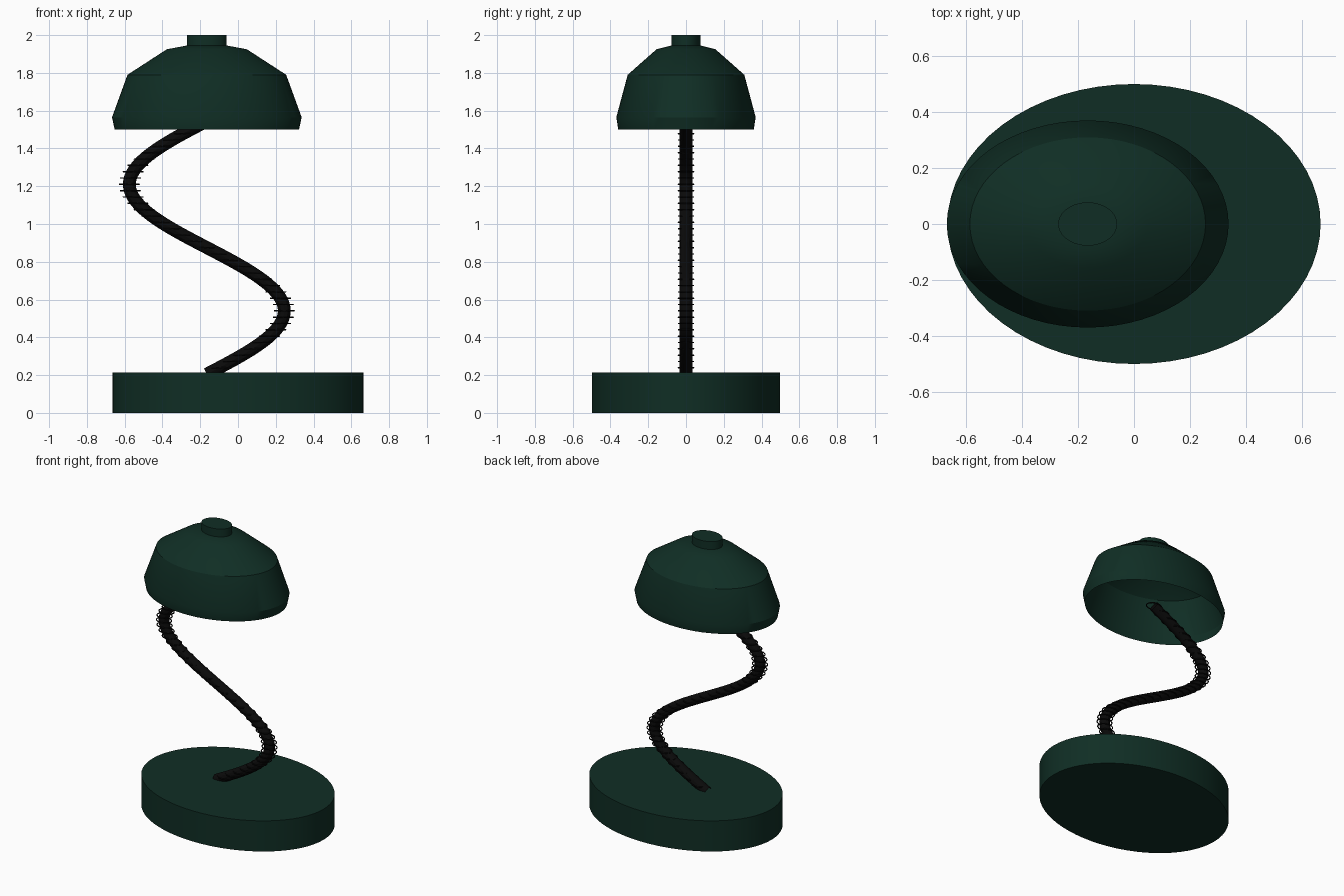
import bpy, bmesh
from math import sin, cos, pi

cube = bpy.data.objects.get("Cube")
if cube:
    bpy.data.objects.remove(cube, do_unlink=True)


def material(name, rgb):
    m = bpy.data.materials.new(name)
    m.use_nodes = True
    m.diffuse_color = (*rgb, 1)
    bsdf = m.node_tree.nodes["Principled BSDF"]
    bsdf.inputs["Base Color"].default_value = (*rgb, 1)
    bsdf.inputs["Roughness"].default_value = 0.6
    return m


green = material("dark green", (0.005, 0.027, 0.018))
black = material("black", (0.003, 0.003, 0.003))


def smooth(obj):
    bpy.ops.object.select_all(action="DESELECT")
    obj.select_set(True)
    bpy.context.view_layer.objects.active = obj
    bpy.ops.object.shade_smooth_by_angle(angle=pi / 6)


def oval_lathe(name, profile, centre_x, ratio, cap_bottom, sides=64):
    """Stack oval rings (x radius, z) from bottom to top, closed at the top."""
    bm = bmesh.new()
    rings = [[bm.verts.new((centre_x + r * cos(2 * pi * i / sides),
                            ratio * r * sin(2 * pi * i / sides), z))
              for i in range(sides)] for r, z in profile]
    for low, high in zip(rings, rings[1:]):
        for i in range(sides):
            j = (i + 1) % sides
            bm.faces.new((low[i], low[j], high[j], high[i]))
    bm.faces.new(rings[-1])
    if cap_bottom:
        bm.faces.new(rings[0][::-1])
    mesh = bpy.data.meshes.new(name)
    bm.to_mesh(mesh)
    bm.free()
    mesh.materials.append(green)
    obj = bpy.data.objects.new(name, mesh)
    bpy.context.collection.objects.link(obj)
    smooth(obj)


def wire(name, paths, thickness, resolution, cyclic):
    """Round wire along each path, converted to a mesh."""
    curve = bpy.data.curves.new(name, "CURVE")
    curve.dimensions = "3D"
    curve.bevel_depth = thickness
    curve.bevel_resolution = resolution
    for path in paths:
        spline = curve.splines.new("POLY")
        spline.points.add(len(path) - 1)
        spline.use_cyclic_u = cyclic
        for point, co in zip(spline.points, path):
            point.co = (*co, 1)
    curve.materials.append(black)
    obj = bpy.data.objects.new(name, curve)
    bpy.context.collection.objects.link(obj)
    bpy.ops.object.select_all(action="DESELECT")
    obj.select_set(True)
    bpy.context.view_layer.objects.active = obj
    bpy.ops.object.convert(target="MESH")
    smooth(bpy.context.object)


# Oval base, open shade and its top knob
AXIS = -0.165
oval_lathe("base", [(0.665, 0), (0.665, 0.215)], 0, 0.75, True)
oval_lathe("lamp_shade", [(0.488, 1.5), (0.502, 1.565), (0.42, 1.79),
                          (0.212, 1.925), (0.105, 1.945)], AXIS, 0.735, False)
oval_lathe("shade_knob", [(0.105, 1.94), (0.105, 2.0)], AXIS, 0.735, True)

# S-shaped stem: one full sine wave from base to shade
BOTTOM, TOP = 0.205, 1.545


def stem_point(t):
    return (AXIS + 0.41 * sin(2 * pi * t), 0, BOTTOM + (TOP - BOTTOM) * t)


wire("stem", [[stem_point(i / 96) for i in range(97)]], 0.034, 4, False)

# Thin level rings stacked along the stem
RINGS, SIDES = 40, 24
ring_paths = []
for k in range(RINGS + 1):
    x, y, z = stem_point(k / RINGS)
    ring_paths.append([(x + 0.052 * cos(2 * pi * i / SIDES),
                        0.04 * sin(2 * pi * i / SIDES), z) for i in range(SIDES)])
wire("stem_rings", ring_paths, 0.004, 1, True)
